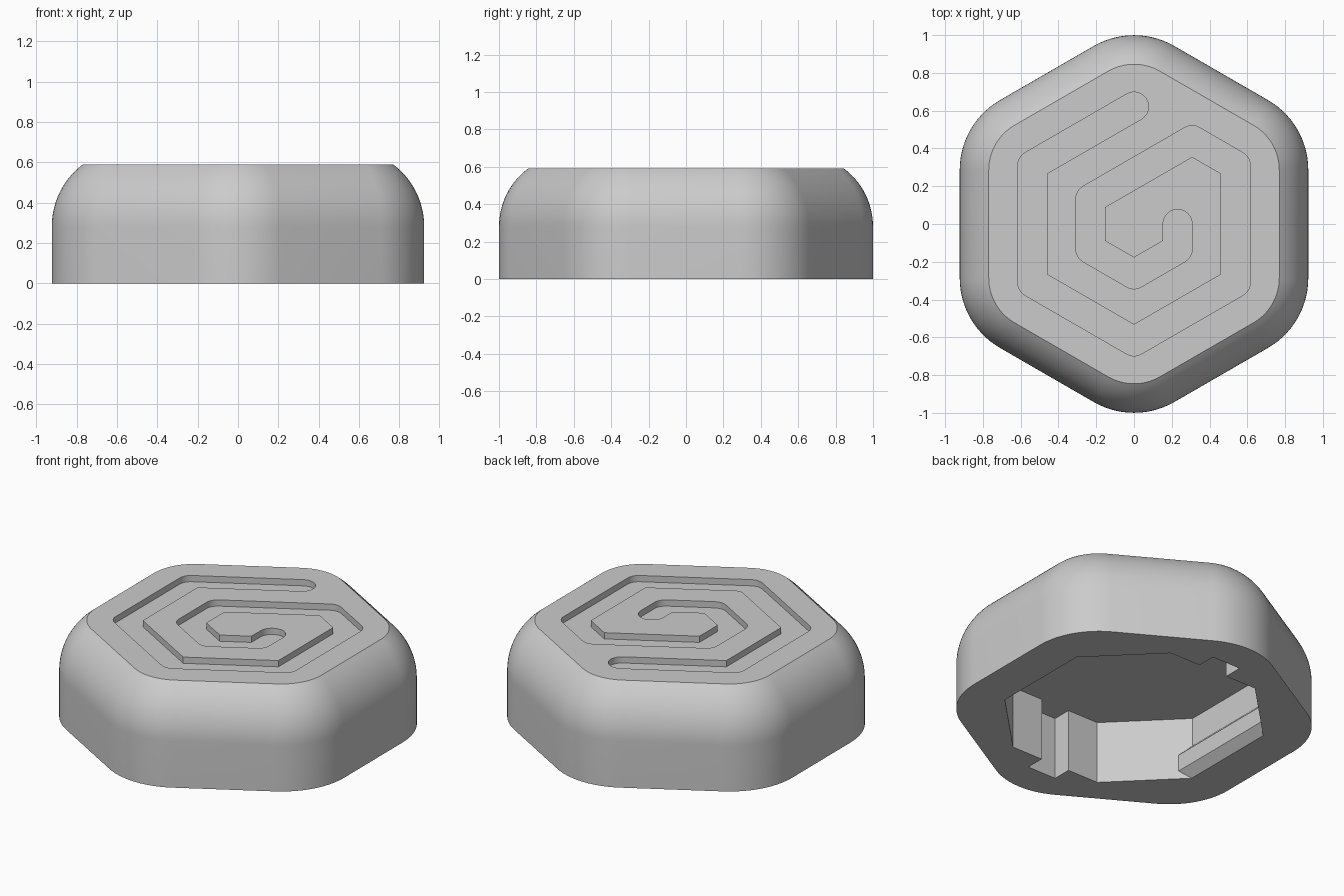
import bpy, bmesh
from math import sin, cos, pi, atan2, tan, acos, radians
from mathutils import Vector

if "Cube" in bpy.data.objects:
    bpy.data.objects.remove(bpy.data.objects["Cube"], do_unlink=True)

UNIT = 0.1538                # groove width; the main sizes are multiples of it
APOTHEM = 6 * UNIT
CORNER_R = 0.427
HEIGHT = 0.59
EDGE_R = 2.5 * UNIT          # rounding of the upper rim
GROOVE_DEPTH = UNIT / 4
CAVITY_TOP = 2.5 * UNIT

grey = bpy.data.materials.new("plain_grey")
grey.use_nodes = True
colour = (0.6, 0.6, 0.6, 1)
grey.diffuse_color = colour
grey.node_tree.nodes["Principled BSDF"].inputs["Base Color"].default_value = colour


def loft(name, rings):
    """Closed solid through equal-length rings of points."""
    bm = bmesh.new()
    loops = [[bm.verts.new(p) for p in ring] for ring in rings]
    n = len(loops[0])
    for a, b in zip(loops, loops[1:]):
        for i in range(n):
            j = (i + 1) % n
            bm.faces.new((a[i], a[j], b[j], b[i]))
    bm.faces.new(loops[0][::-1])
    bm.faces.new(loops[-1])
    bmesh.ops.recalc_face_normals(bm, faces=bm.faces)
    mesh = bpy.data.meshes.new(name)
    bm.to_mesh(mesh)
    bm.free()
    mesh.materials.append(grey)
    obj = bpy.data.objects.new(name, mesh)
    bpy.context.collection.objects.link(obj)
    return obj


def prism(name, outline, low, high):
    return loft(name, [[(x, y, z) for x, y in outline] for z in (low, high)])


def cut(target, cutter):
    """Subtract the cutter from the target and remove the cutter."""
    cutter.hide_render = True
    mod = target.modifiers.new("cut", 'BOOLEAN')
    mod.operation = 'DIFFERENCE'
    mod.solver = 'EXACT'
    mod.object = cutter
    bpy.context.view_layer.objects.active = target
    bpy.ops.object.modifier_apply(modifier=mod.name)
    bpy.data.objects.remove(cutter, do_unlink=True)


def rounded_hexagon(inset, z, steps=14):
    radius = CORNER_R - inset
    centre = (APOTHEM - CORNER_R) / cos(pi / 6)
    ring = []
    for k in range(6):
        mid = pi / 6 + k * pi / 3
        for s in range(steps + 1):
            t = mid + (s / steps - 0.5) * pi / 3
            ring.append((centre * cos(mid) + radius * cos(t),
                         centre * sin(mid) + radius * sin(t), z))
    return ring


def stroke_outline(path, radius):
    """Outline of a path with round ends, round outer and sharp inner corners."""
    pts = [Vector(p) for p in path]
    walk = pts + pts[-2:0:-1]
    out = []
    for i, p in enumerate(walk):
        d0 = (p - walk[i - 1]).normalized()
        d1 = (walk[(i + 1) % len(walk)] - p).normalized()
        start = atan2(-d0.x, d0.y)
        turn = atan2(d0.x * d1.y - d0.y * d1.x, d0.dot(d1))
        if d0.dot(d1) < -0.999:
            turn = pi
        if turn > 0:
            steps = max(4, round(turn / radians(12)))
            for s in range(steps + 1):
                t = start + turn * s / steps
                out.append((p.x + radius * cos(t), p.y + radius * sin(t)))
        else:
            t = start + turn / 2
            reach = radius / cos(turn / 2)
            out.append((p.x + reach * cos(t), p.y + reach * sin(t)))
    return out


# Body: rounded hexagon with a domed rim and flat top
rim_angle = acos(1 - UNIT / EDGE_R)
rim_start = HEIGHT - EDGE_R * sin(rim_angle)
rings = [rounded_hexagon(0, 0)]
RIM_STEPS = 14
for s in range(RIM_STEPS + 1):
    t = rim_angle * s / RIM_STEPS
    rings.append(rounded_hexagon(EDGE_R * (1 - cos(t)), rim_start + EDGE_R * sin(t)))
body = loft("button_body", rings)

# Spiral groove in the top: outer turn, then inner turn
slope = tan(pi / 6)
a, b = 3.5 * UNIT, 1.5 * UNIT
spiral = [(0, 2 * a * slope), (-a, a * slope), (-a, -a * slope), (0, -2 * a * slope),
          (a, -a * slope), (a, a * slope), (2 * UNIT, (2 * UNIT + 2 * b) * slope),
          (-b, b * slope), (-b, -b * slope), (0, -2 * b * slope), (b, -b * slope), (b, 0)]
groove = prism("groove_cutter", stroke_outline(spiral, UNIT / 2),
               HEIGHT - GROOVE_DEPTH, HEIGHT + 0.1)
cut(body, groove)

# Underside cavity: chamfered square with a key slot at front and back
W, C = 0.684, 0.306          # wall distance, half length of a wall
SLOT, SLOT_END = 0.097, 0.80
quarter = [(W, 0), (W, C), (C, W), (SLOT, W), (SLOT, SLOT_END)]
half = quarter + [(-x, y) for x, y in quarter[::-1]]
outline = half + [(x, -y) for x, y in half[-2:0:-1]]
cavity = prism("cavity_cutter", outline, -0.1, CAVITY_TOP)

# Snap ridges along the left and right cavity walls
ridge = [(W + 0.1, -0.1), (W - 0.056, 0.05), (W - 0.056, 0.152), (W + 0.1, 0.308)]
for side in (1, -1):
    bar = prism("ridge_cutter", [(side * x, z) for x, z in ridge], -0.5, 0.5)
    bar.rotation_euler.x = pi / 2
    bpy.context.view_layer.update()
    cut(cavity, bar)
cut(body, cavity)

# Smooth shading with crisp edges
bpy.ops.object.select_all(action='DESELECT')
body.select_set(True)
bpy.context.view_layer.objects.active = body
bpy.ops.object.shade_smooth_by_angle(angle=radians(25))
